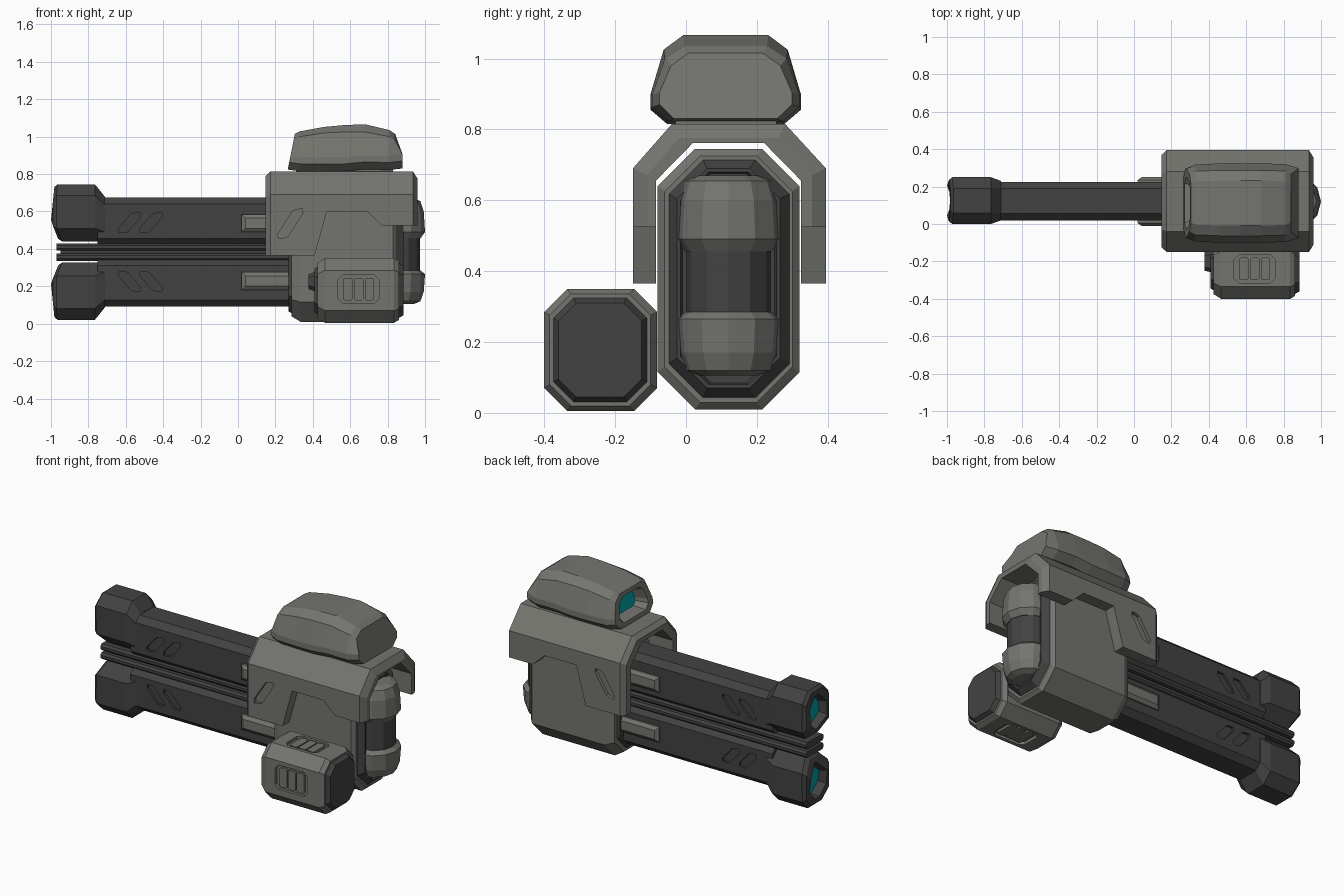
import bpy, bmesh, math
from mathutils import Vector

if "Cube" in bpy.data.objects:
    bpy.data.objects.remove(bpy.data.objects["Cube"])


def material(name, rgb):
    m = bpy.data.materials.new(name)
    m.diffuse_color = (*rgb, 1)
    m.use_nodes = True
    m.node_tree.nodes["Principled BSDF"].inputs["Base Color"].default_value = m.diffuse_color
    return m


LIGHT = material("warm grey armour", (0.175, 0.175, 0.16))
DARK = material("charcoal metal", (0.055, 0.055, 0.055))
CYAN = material("cyan glass", (0.0, 0.35, 0.38))
CY, MID = 0.12, 0.383          # barrel centre line in y, mirror height of the barrel pair


def loft(name, rings, mat, end_mat=None, start_mat=None):
    """Skin equal-length rings of points and cap both ends."""
    me = bpy.data.meshes.new(name)
    bm = bmesh.new()
    vr = [[bm.verts.new(p) for p in r] for r in rings]
    n = len(rings[0])
    for a, b in zip(vr, vr[1:]):
        for i in range(n):
            bm.faces.new((a[i], a[(i + 1) % n], b[(i + 1) % n], b[i]))
    start, end = bm.faces.new(vr[0]), bm.faces.new(vr[-1])
    me.materials.append(mat)
    for face, m in ((start, start_mat), (end, end_mat)):
        if m:
            me.materials.append(m)
            face.material_index = len(me.materials) - 1
    bmesh.ops.recalc_face_normals(bm, faces=bm.faces)
    bm.to_mesh(me)
    bm.free()
    ob = bpy.data.objects.new(name, me)
    bpy.context.collection.objects.link(ob)
    return ob


def octagon(x, y0, y1, z0, z1, c, cb=None):
    """Chamfered rectangle at x; cb is the chamfer of the lower corners."""
    b = c if cb is None else cb
    return [(x, y0 + b, z0), (x, y1 - b, z0), (x, y1, z0 + b), (x, y1, z1 - c),
            (x, y1 - c, z1), (x, y0 + c, z1), (x, y0, z1 - c), (x, y0, z0 + b)]


def side_prism(name, pts, y0, y1, mat):
    return loft(name, [[(x, y, z) for x, z in pts] for y in (y0, y1)], mat)


def cut(target, cutter):
    mod = target.modifiers.new("cut", 'BOOLEAN')
    mod.operation, mod.solver, mod.object = 'DIFFERENCE', 'EXACT', cutter
    bpy.context.view_layer.objects.active = target
    bpy.ops.object.modifier_apply(modifier=mod.name)
    bpy.data.objects.remove(cutter)


def slot(x0, z0, x1, z1, w):
    """Outline of a slanted slot with pointed-off ends."""
    a, b = Vector((x0, z0)), Vector((x1, z1))
    d = (b - a).normalized()
    n = Vector((-d.y, d.x)) * w
    d *= w * 0.7
    return [a - d + n * .4, a + n, b - d + n, b + n * .4, b + d - n * .4, b - n, a + d - n, a - n * .4]


def flip(pts):
    return [(p[0], p[1], 2 * MID - p[2]) for p in pts]


# Twin barrels with muzzles, side grips and slanted slots; the lower set mirrors the upper
for side, keep in (("upper", lambda r: r), ("lower", flip)):
    barrel = loft(side + "_barrel", [keep(octagon(x, .02, .225, .405, .675, .035, .05))
                                     for x in (-.75, .4)], DARK)
    for x in (-.62, -.505):
        for y in (.0, .21):
            pts = slot(x, .495, x + .08, .585, .024)
            pts = [p[:] if side == "upper" else (p[0], 2 * MID - p[1]) for p in pts]
            cut(barrel, side_prism("slot_cutter", pts, y, y + .035, DARK))

    def face(x, inset):
        ring = octagon(0, inset, .25 - inset, .44 + inset, .745 - inset, .06, .07)
        return [(x + max(.1 * (z - .55), .4 * (.55 - z)), y, z) for _, y, z in ring]
    rings = [octagon(-.71, .02, .23, .44, .677, .04, .05), octagon(-.765, 0, .25, .44, .745, .06, .07),
             face(-.985, 0), face(-1, .014), face(-1, .045), face(-.95, .055)]
    loft(side + "_muzzle", [keep(r) for r in rings], DARK, end_mat=CYAN)
    rail = [octagon(-.97, .04, .21, .39, .43, .012), octagon(.3, .04, .21, .39, .43, .012)]
    loft(side + "_inner_rail", [keep(r) for r in rail], DARK)
    for s in (-1, 1):
        grip = []
        for d, i in ((.095, 0), (.115, 0), (.13, .02)):
            grip.append([(x, CY + s * d, z) for x, z in
                         ((.02 + i, .49 + i), (.32, .49 + i), (.32, .585 - i), (.02 + i, .585 - i))])
        loft(side + "_side_grip", [keep(r) for r in grip], LIGHT)

loft("barrel_spine", [octagon(x, .075, .175, .35, .42, .01) for x in (-.95, .3)], DARK)

# Receiver body with dark end plates
loft("receiver", [octagon(.285, -.05, .29, .04, .72, .09), octagon(.335, -.08, .32, .01, .745, .105),
                  octagon(.83, -.08, .32, .01, .745, .105), octagon(.85, -.06, .3, .03, .725, .1)], LIGHT)
loft("receiver_front_plate", [octagon(.27, -.02, .26, .065, .69, .085),
                              octagon(.3, -.035, .275, .05, .705, .09)], DARK)
loft("receiver_rear_plate", [octagon(.84, -.055, .3, .035, .72, .1), octagon(.885, -.025, .265, .07, .69, .085),
                             octagon(.885, -.015, .255, .08, .68, .08),
                             octagon(.865, -.01, .25, .085, .675, .08)], DARK)


# Upright rear cylinder with two tapered collars
def drum(name, steps, mat):
    ob = loft(name, [[(.85 + r * math.cos(i * math.tau / 12), CY + r * math.sin(i * math.tau / 12), z)
                      for i in range(12)] for z, r in steps], mat)
    return ob


drum("rear_cylinder", [(.2, .122), (.55, .122)], DARK)
drum("upper_collar", [(.455, .125), (.49, .15), (.6, .143), (.655, .125), (.67, .09)], LIGHT)
drum("lower_collar", [(.105, .09), (.12, .125), (.17, .143), (.265, .15), (.285, .125)], LIGHT)


# Armour shroud: an arch with a stepped lower edge
def arch(x, o):
    out = [(-.15 + o, .34), (-.15 + o, .69 - o / 2), (-.04 + o / 2, .815 - o), (.28 - o / 2, .815 - o),
           (.395 - o, .69 - o / 2), (.395 - o, .34)]
    inn = [(.325, .34), (.325, .655), (.22, .762), (.02, .762), (-.085, .655), (-.085, .34)]
    return [(x, y, z) for y, z in out + inn]


shroud = loft("armour_shroud", [arch(.148, .025), arch(.175, 0), arch(.935, 0), arch(.96, .04)], LIGHT)
cut(shroud, side_prism("edge_cutter", [(.1, .2), (.1, .365), (.41, .365), (.475, .6), (.69, .6),
                                       (.77, .525), (1.1, .525), (1.1, .2)], -.6, .6, LIGHT))
for y in (-.2, .375):
    cut(shroud, side_prism("slot_cutter", slot(.235, .465, .325, .605, .026), y, y + .07, LIGHT))


# Sight housing on top, with a recessed window at the front
def sight(x, bottom, brow, top, s):
    h = [(-.165, bottom), (-.212, bottom + .04), (-.212, bottom + .075), (-.175, brow), (-.12, top),
         (.12, top), (.175, brow), (.212, bottom + .075), (.212, bottom + .04), (.165, bottom)]
    return [(x, .112 + y * s, z) for y, z in h]


def sight_face(x0, s):
    ring = sight(0, .82, .985, 1.02, .9)
    ring = [(0, .112 + (y - .112) * s, .92 + (z - .92) * s) for _, y, z in ring]
    return [(x0 + .2 * (z - .82), y, z) for _, y, z in ring]


rings = [sight_face(.33, .55), sight_face(.265, .72), sight_face(.265, .96),
         sight(.33, .815, 1.0, 1.028, .97), sight(.46, .815, 1.02, 1.052, 1), sight(.57, .815, 1.025, 1.062, 1),
         sight(.68, .825, 1.025, 1.066, 1), sight(.81, .822, 1.0, 1.035, .98),
         [(.84 if z > .95 else .88, y, z) for _, y, z in sight(0, .83, .98, 1.015, .88)]]
loft("sight_housing", rings, LIGHT, start_mat=CYAN)
loft("sight_mount", [octagon(x, -.03, .255, .79, .835, .01) for x in (.31, .83)], LIGHT)

# Side power box with dark end caps and vents
box = loft("side_box", [octagon(.425, -.375, -.105, .03, .325, .06), octagon(.465, -.4, -.082, .005, .35, .065),
                        octagon(.835, -.4, -.082, .005, .35, .065),
                        octagon(.86, -.385, -.1, .02, .335, .06)], LIGHT)
loft("box_rear_cap", [octagon(.85, -.38, -.105, .025, .33, .06), octagon(.885, -.36, -.125, .045, .31, .05)], DARK)
loft("box_front_cap", [octagon(.435, -.36, -.12, .045, .31, .055), octagon(.41, -.345, -.135, .06, .295, .05)], DARK)
loft("box_plug", [octagon(.42, -.26, -.14, .17, .28, .02), octagon(.378, -.25, -.15, .185, .265, .02)], DARK)


def vent(place):
    def ring(x0, x1, h, c, d):
        return [place(x, t, d) for x, t in ((x0 + c, -h), (x1 - c, -h), (x1, c - h), (x1, h - c),
                                            (x1 - c, h), (x0 + c, h), (x0, h - c), (x0, c - h))]
    cut(box, loft("vent_cutter", [ring(.535, .755, .075, .025, d) for d in (.02, -.018)], LIGHT))
    for i in range(3):
        x = .562 + i * .058
        loft("vent_bar", [ring(x, x + .05, .06, .008, d) for d in (-.022, -.004)], LIGHT)


vent(lambda x, t, d: (x, -.4 - d, .185 + t))
vent(lambda x, t, d: (x, -.24 + t, .35 + d))
vent(lambda x, t, d: (x, -.24 + t, .005 - d))
